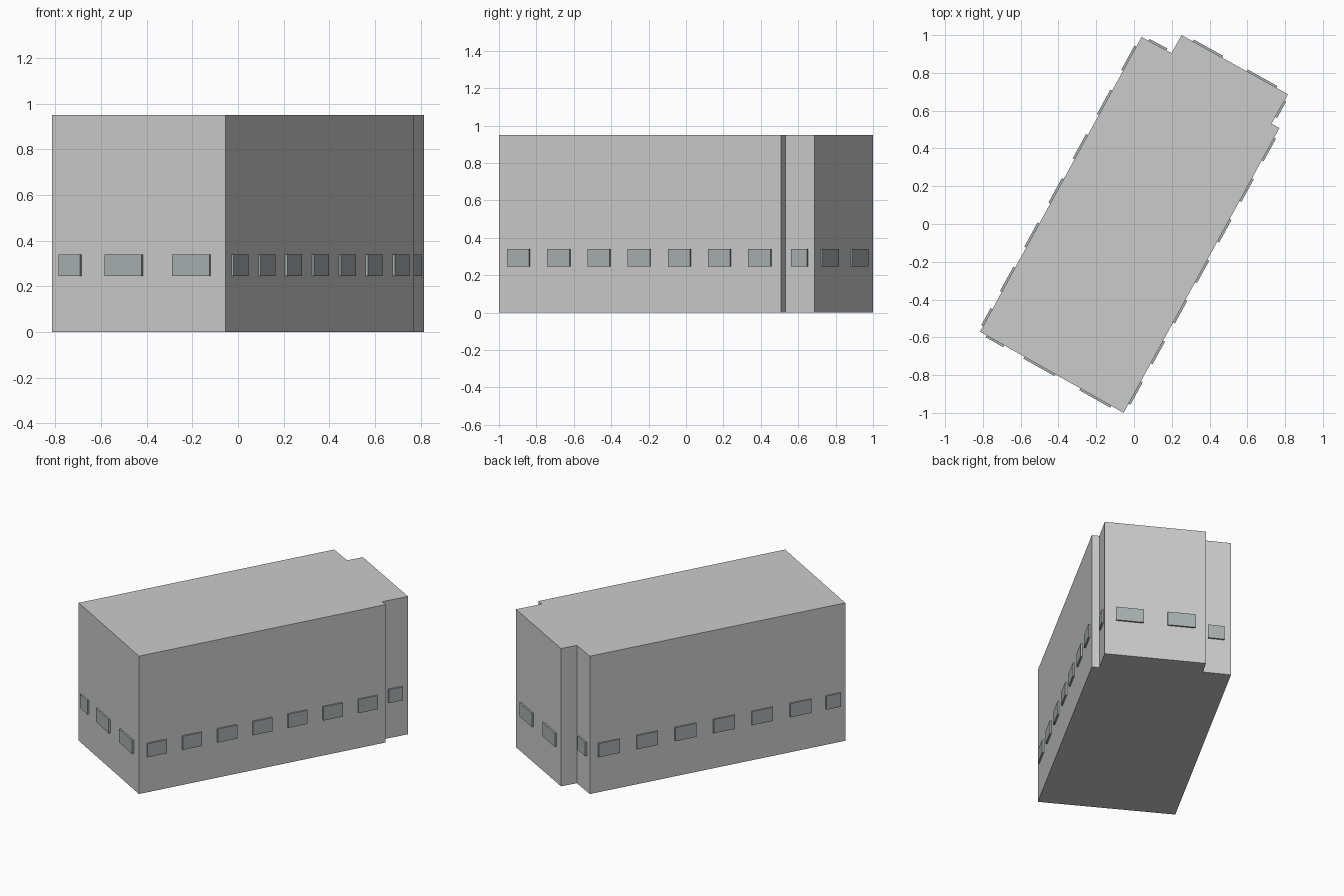
import bpy, bmesh
from mathutils import Vector

if "Cube" in bpy.data.objects:
    bpy.data.objects.remove(bpy.data.objects["Cube"])

HEIGHT = 0.95
SILL, HEAD = 0.246, 0.34      # window band
PROUD, EMBED = 0.011, 0.004   # how far windows stand out of / sink into the wall

# footprint corners, counter-clockwise from the front corner
PLAN = [(-0.055, -1.0), (0.77, 0.508), (0.728, 0.531), (0.815, 0.687),
        (0.252, 1.0), (0.198, 0.905), (0.04, 0.99), (-0.815, -0.57)]

# per wall: distance of the first window, width, spacing, count
ROWS = {0: [(0.055, 0.135, 0.245, 7)],
        2: [(0.041, 0.098, 0, 1)],
        3: [(0.071, 0.178, 0.328, 2)],
        5: [(0.032, 0.105, 0, 1)],
        6: [(0.057, 0.147, 0.267, 6), (1.643, 0.102, 0, 1)],
        7: [(0.04, 0.108, 0, 1), (0.27, 0.188, 0.34, 2)]}


def prism(bm, outline, z0, z1):
    """Closed upright prism over a counter-clockwise outline."""
    low = [bm.verts.new((p[0], p[1], z0)) for p in outline]
    high = [bm.verts.new((p[0], p[1], z1)) for p in outline]
    bm.faces.new(low[::-1])
    bm.faces.new(high)
    n = len(outline)
    for i in range(n):
        j = (i + 1) % n
        bm.faces.new((low[i], low[j], high[j], high[i]))


def finish(bm, name):
    mesh = bpy.data.meshes.new(name)
    bmesh.ops.recalc_face_normals(bm, faces=bm.faces)
    bm.to_mesh(mesh)
    bm.free()
    obj = bpy.data.objects.new(name, mesh)
    bpy.context.collection.objects.link(obj)
    return obj


# building body
bm = bmesh.new()
prism(bm, PLAN, 0, HEIGHT)
finish(bm, "building_body")

# raised window panes, one object per wall
glass = bpy.data.materials.new("window_grey")
glass.diffuse_color = (0.4, 0.44, 0.44, 1)
glass.use_nodes = True
glass.node_tree.nodes["Principled BSDF"].inputs["Base Color"].default_value = glass.diffuse_color
for wall, rows in ROWS.items():
    a = Vector(PLAN[wall])
    along = (Vector(PLAN[(wall + 1) % len(PLAN)]) - a).normalized()
    out = Vector((along.y, -along.x))
    bm = bmesh.new()
    for start, width, step, count in rows:
        for k in range(count):
            p = a + along * (start + k * step)
            q = p + along * width
            prism(bm, [p + out * PROUD, q + out * PROUD,
                       q - out * EMBED, p - out * EMBED], SILL, HEAD)
    finish(bm, f"wall_{wall}_windows").data.materials.append(glass)
